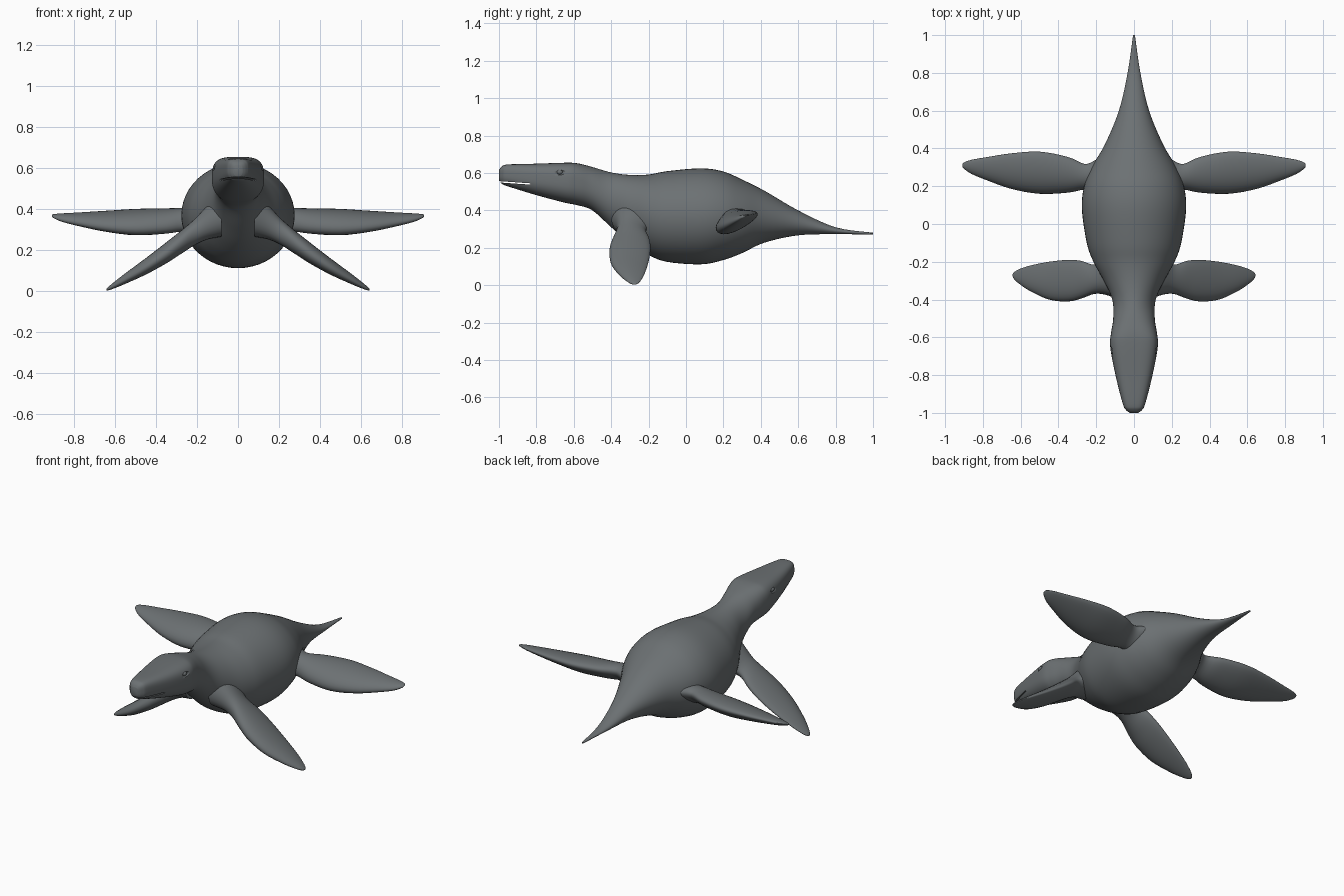
import bpy, bmesh
from math import sin, cos, pi, copysign, radians
from mathutils import Vector

if "Cube" in bpy.data.objects:
    bpy.data.objects.remove(bpy.data.objects["Cube"])

hide = bpy.data.materials.new("slate grey hide")
hide.use_nodes = True
hide.diffuse_color = (0.15, 0.165, 0.172, 1)
hide.node_tree.nodes["Principled BSDF"].inputs["Base Color"].default_value = hide.diffuse_color


def smooth_rows(rows, steps):
    """Catmull-Rom interpolation between the given stations."""
    rows = [Vector(r) for r in rows]
    out = []
    for i in range(len(rows) - 1):
        a, b, c, d = rows[max(i - 1, 0)], rows[i], rows[i + 1], rows[min(i + 2, len(rows) - 1)]
        for k in range(steps):
            t = k / steps
            out.append(b + (c - a) * t / 2 + (a * 2 - b * 5 + c * 4 - d) * t * t / 2
                       + (b * 3 - a - c * 3 + d) * t ** 3 / 2)
    return out + [rows[-1]]


def loft(name, rings):
    """Skin a list of equal rings and cap both ends."""
    bm = bmesh.new()
    loops = [[bm.verts.new(p) for p in ring] for ring in rings]
    n = len(loops[0])
    for a, b in zip(loops, loops[1:]):
        for i in range(n):
            j = (i + 1) % n
            bm.faces.new((a[i], a[j], b[j], b[i]))
    bm.faces.new(loops[0])
    bm.faces.new(loops[-1])
    bmesh.ops.recalc_face_normals(bm, faces=bm.faces)
    mesh = bpy.data.meshes.new(name)
    bm.to_mesh(mesh)
    bm.free()
    obj = bpy.data.objects.new(name, mesh)
    bpy.context.collection.objects.link(obj)
    return obj


def finish(obj):
    obj.data.materials.clear()
    obj.data.materials.append(hide)
    bpy.ops.object.select_all(action="DESELECT")
    obj.select_set(True)
    bpy.context.view_layer.objects.active = obj
    bpy.ops.object.shade_smooth_by_angle(angle=radians(50))


def ball(name, place, size):
    bpy.ops.mesh.primitive_uv_sphere_add(segments=20, ring_count=12, location=place)
    obj = bpy.context.object
    obj.name = name
    obj.scale = size
    return obj


def carve(obj, cutter):
    mod = obj.modifiers.new("carve", "BOOLEAN")
    mod.operation = "DIFFERENCE"
    mod.solver = "EXACT"
    mod.object = cutter
    cutter.hide_render = True
    bpy.context.view_layer.update()
    bpy.context.view_layer.objects.active = obj
    bpy.ops.object.modifier_apply(modifier=mod.name)
    bpy.data.objects.remove(cutter)


# Head, neck, trunk and tail: y, half width, top, bottom
BODY = [(-1, .022, .615, .56), (-.985, .042, .635, .543), (-.95, .06, .646, .528),
        (-.8, .098, .65, .482), (-.65, .126, .655, .442), (-.58, .122, .652, .428),
        (-.5, .11, .632, .4), (-.4, .115, .603, .31), (-.3, .16, .59, .225),
        (-.2, .215, .592, .162), (-.1, .25, .61, .125), (.08, .276, .625, .112),
        (.2, .264, .608, .135), (.3, .225, .565, .172), (.42, .155, .505, .228),
        (.6, .08, .4, .267), (.8, .034, .31, .273), (1, .005, .281, .271)]


def body_ring(row, n=48):
    y, w, top, low = row
    # the crown of the head is boxier than the rest
    head = min(max((-.45 - y) / .15, 0), 1)
    mid, h = (top + low) / 2, (top - low) / 2
    ring = []
    for i in range(n):
        c, s = cos(2 * pi * i / n), sin(2 * pi * i / n)
        e = 1 - head * (.4 if s > 0 else .15)
        ring.append((w * copysign(abs(c) ** e, c), y, mid + h * copysign(abs(s) ** e, s)))
    return ring


body = loft("body", [body_ring(r) for r in smooth_rows(BODY, 5)])

# Mouth slit
bpy.ops.mesh.primitive_cube_add(size=1, location=(0, -.94, .549), rotation=(radians(-4), 0, 0))
slit = bpy.context.object
slit.name = "mouth_cutter"
slit.scale = (.4, .22, .007)
carve(body, slit)

# Eye sockets and eyes
for side, label in ((1, "left"), (-1, "right")):
    carve(body, ball("socket_cutter", (side * .128, -.68, .605), (.018, .035, .018)))
    finish(ball(label + "_eye", (side * .11, -.675, .605), (.012, .016, .013)))
finish(body)

# Flippers: x, front edge, back edge, centre height, thickness
FRONT = [(.08, -.4, -.14, .37, .2), (.15, -.375, -.18, .335, .16), (.21, -.37, -.215, .29, .125),
         (.28, -.395, -.195, .238, .11), (.35, -.41, -.19, .188, .1), (.45, -.4, -.2, .122, .078),
         (.55, -.355, -.22, .062, .05), (.61, -.315, -.24, .026, .028),
         (.635, -.292, -.255, .011, .014), (.642, -.278, -.265, .007, .006)]
REAR = [(.12, .14, .37, .35, .14), (.2, .165, .34, .352, .12), (.26, .182, .318, .354, .105),
        (.35, .166, .355, .348, .106), (.5, .16, .383, .343, .105), (.65, .186, .374, .346, .08),
        (.78, .232, .354, .354, .052), (.86, .265, .34, .361, .032),
        (.9, .292, .326, .367, .015), (.908, .304, .316, .368, .006)]


def flipper_ring(row, side, tilt, n=28):
    x, y0, y1, z, thick = row
    half = (y1 - y0) / 2
    ring = []
    for i in range(n):
        c, s = cos(2 * pi * i / n), sin(2 * pi * i / n)
        # blunt leading edge, thinner trailing edge
        rise = s * thick / 2 * (1 - .25 * c)
        ring.append((side * x, (y0 + y1) / 2 + c * half, z + rise + c * half * tilt))
    return ring


for side, label in ((1, "left"), (-1, "right")):
    for part, rows, tilt in (("front", FRONT, .05), ("rear", REAR, .33)):
        rings = [flipper_ring(r, side, tilt) for r in smooth_rows(rows, 4)]
        finish(loft(f"{label}_{part}_flipper", rings))
